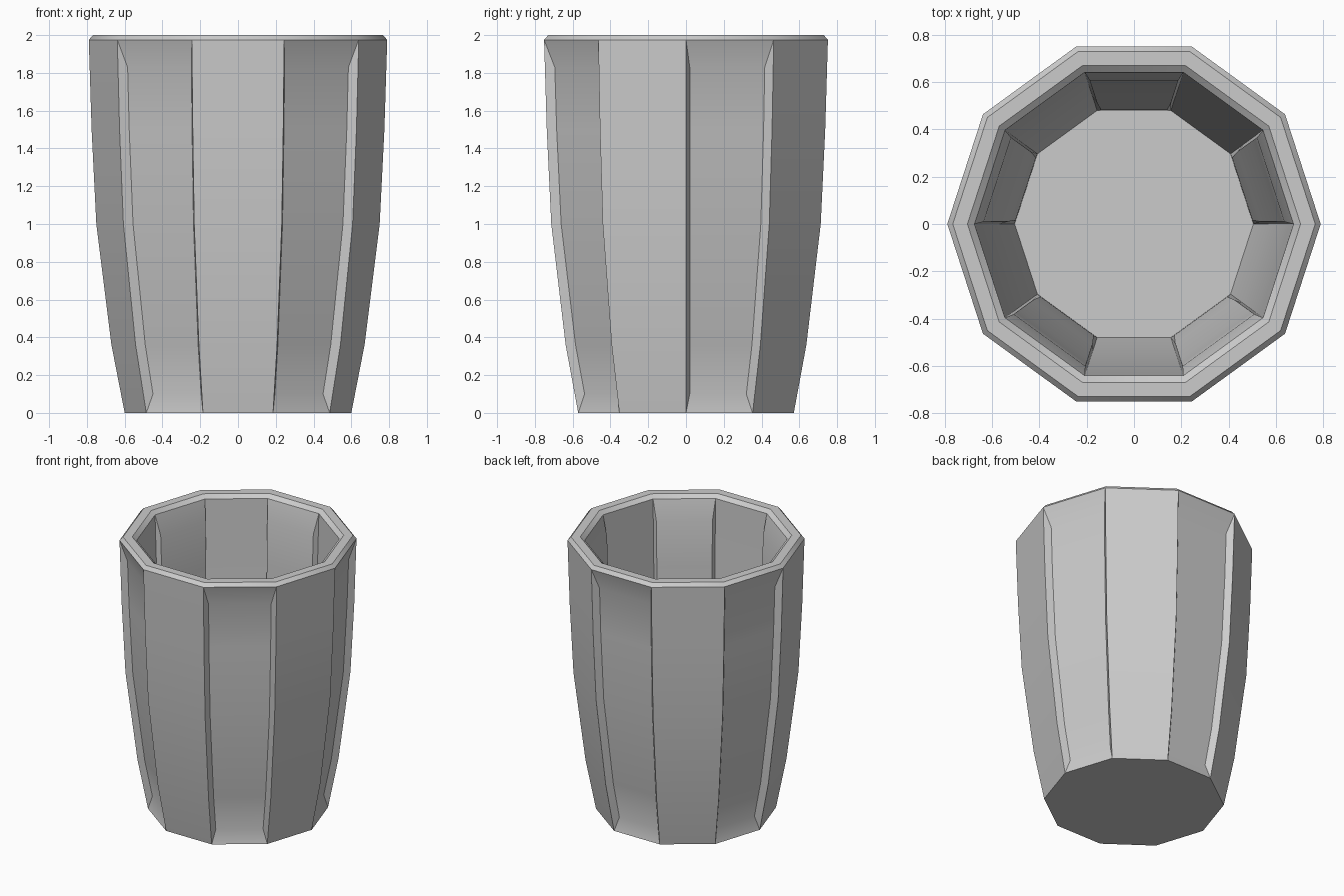
import bpy, bmesh
from math import cos, sin, radians
from mathutils import Vector

if "Cube" in bpy.data.objects:
    bpy.data.objects.remove(bpy.data.objects["Cube"])

N = 10
bm = bmesh.new()


def ring(r, z):
    return [bm.verts.new((r * cos(radians(36 * k)), r * sin(radians(36 * k)), z)) for k in range(N)]


def bridge(a, b):
    for k in range(N):
        j = (k + 1) % N
        bm.faces.new((a[k], a[j], b[j], b[k]))


def radius_at(profile, z):
    for (r0, z0), (r1, z1) in zip(profile, profile[1:]):
        if z <= z1:
            return r0 + (r1 - r0) * (z - z0) / (z1 - z0)
    return profile[-1][0]


def wall(profile, panel_z, depths, inset):
    """Ten-sided wall in which every second face carries a sunken panel."""
    rings = [ring(r, z) for r, z in profile]
    for k in range(N):
        j = (k + 1) % N
        if k % 2:
            for a, b in zip(rings, rings[1:]):
                bm.faces.new((a[k], a[j], b[j], b[k]))
            continue
        mid = radians(36 * k + 18)
        normal = Vector((cos(mid), sin(mid), 0))
        side = Vector((-sin(mid), cos(mid), 0))
        left, right = [], []
        for z, d in zip(panel_z, depths):
            r = radius_at(profile, z)
            half = r * sin(radians(18)) - inset
            p = normal * (r * cos(radians(18)) - d) + Vector((0, 0, z))
            left.append(bm.verts.new(p - side * half))
            right.append(bm.verts.new(p + side * half))
        for i in range(len(rings) - 1):
            a, b = rings[i], rings[i + 1]
            bm.faces.new((a[k], left[i], left[i + 1], b[k]))
            bm.faces.new((left[i], right[i], right[i + 1], left[i + 1]))
            bm.faces.new((right[i], a[j], b[j], right[i + 1]))
        bm.faces.new((rings[0][k], rings[0][j], right[0], left[0]))
        bm.faces.new((left[-1], right[-1], rings[-1][j], rings[-1][k]))
    return rings[0], rings[-1]


# Outer and inner walls
out_low, out_top = wall([(.60, 0), (.67, .36), (.75, 1), (.775, 1.5), (.79, 1.975)],
                        [.10, .36, 1, 1.5, 1.83], [.04] * 5, .034)
in_low, in_top = wall([(.505, .10), (.57, .36), (.64, 1), (.66, 1.5), (.675, 1.975)],
                      [.14, .36, 1, 1.5, 1.83], [.008, .03, .03, .03, .03], .02)

# Bevelled rim
rim_out, rim_in = ring(.767, 2), ring(.705, 2)
bridge(out_top, rim_out)
bridge(rim_out, rim_in)
bridge(rim_in, in_top)

# Underside and inside floor
bm.faces.new(out_low[::-1])
bm.faces.new(in_low)

bmesh.ops.recalc_face_normals(bm, faces=bm.faces)
mesh = bpy.data.meshes.new("cup")
bm.to_mesh(mesh)
bm.free()
cup = bpy.data.objects.new("cup", mesh)
bpy.context.collection.objects.link(cup)
bpy.context.view_layer.objects.active = cup
cup.select_set(True)
bpy.ops.object.shade_smooth_by_angle(angle=radians(30))
